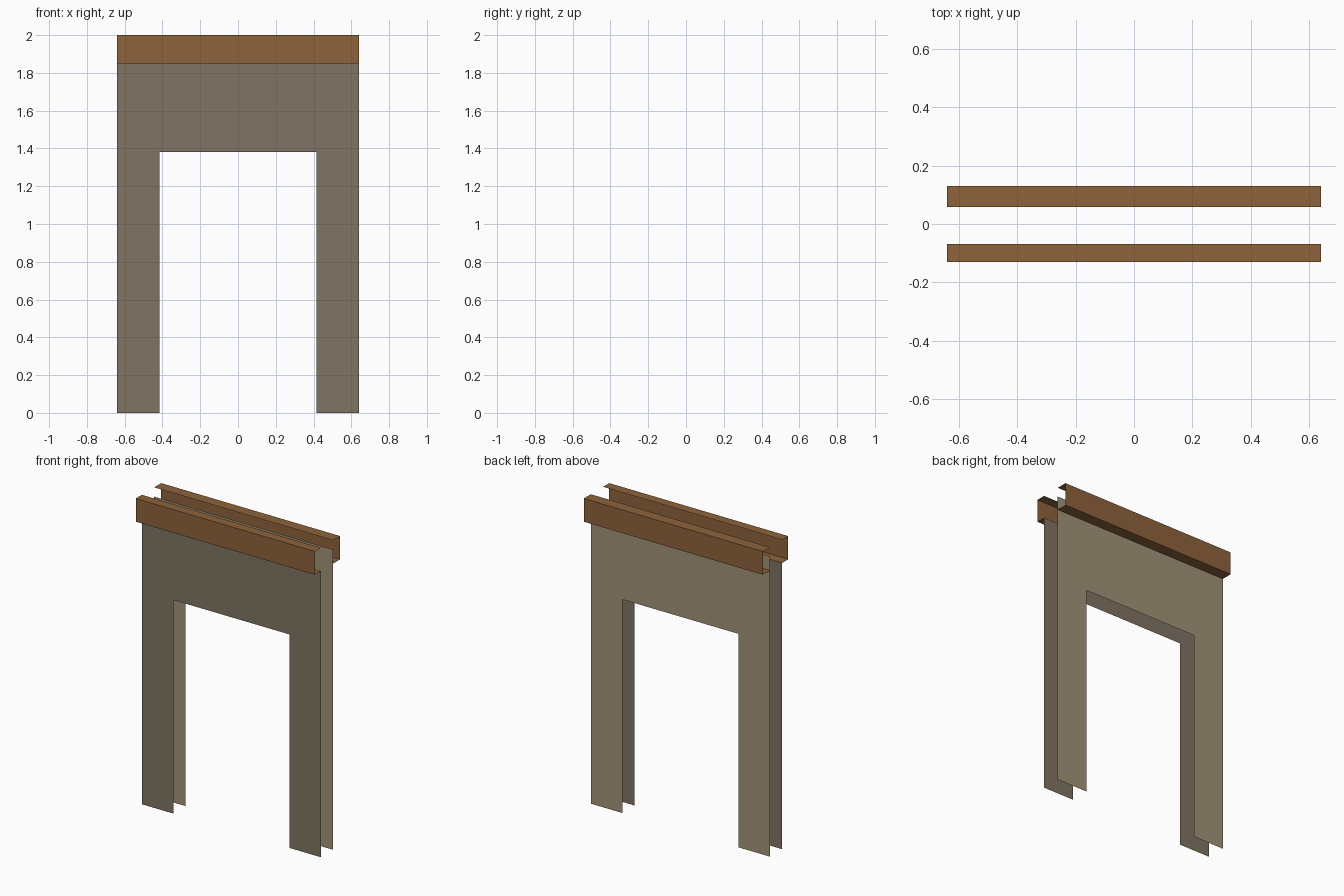
import bpy

if "Cube" in bpy.data.objects:
    bpy.data.objects.remove(bpy.data.objects["Cube"])


def linear(c):
    c /= 255
    return c / 12.92 if c <= 0.04045 else ((c + 0.055) / 1.055) ** 2.4


def material(name, rgb):
    m = bpy.data.materials.new(name)
    m.diffuse_color = [linear(c) for c in rgb] + [1]
    m.use_nodes = True
    m.node_tree.nodes["Principled BSDF"].inputs["Base Color"].default_value = m.diffuse_color
    return m


wood = material("brown wood", (141, 99, 59))
dark_plaster = material("dark plaster", (128, 116, 99))
light_plaster = material("light plaster", (162, 147, 120))

HALF_W, DOOR_W, DOOR_H = 0.64, 0.415, 1.38
BEAM_LOW, BEAM_TOP = 1.85, 2.0


def make(name, verts, faces, mat):
    me = bpy.data.meshes.new(name)
    me.from_pydata(verts, [], faces)
    me.materials.append(mat)
    ob = bpy.data.objects.new(name, me)
    bpy.context.collection.objects.link(ob)


def wall(name, y, top, side, mat):
    """Thin sheet with a doorway; side is the outward y direction."""
    outline = [(-HALF_W, 0), (-DOOR_W, 0), (-DOOR_W, DOOR_H), (DOOR_W, DOOR_H),
               (DOOR_W, 0), (HALF_W, 0), (HALF_W, top), (-HALF_W, top)]
    loop = list(range(8))
    make(name, [(x, y, z) for x, z in outline],
         [loop if side < 0 else loop[::-1]], mat)


def beam(name, y_in, y_out, mat):
    """Open channel: top flange, outer face, bottom flange."""
    profile = [(y_in, BEAM_TOP), (y_out, BEAM_TOP), (y_out, BEAM_LOW), (y_in, BEAM_LOW)]
    verts = [(x, y, z) for y, z in profile for x in (-HALF_W, HALF_W)]
    faces = [(2 * i, 2 * i + 2, 2 * i + 3, 2 * i + 1) for i in range(3)]
    if y_out > 0:
        faces = [f[::-1] for f in faces]
    make(name, verts, faces, mat)


# Wall sheets on both sides of the doorway
wall("front_wall", -0.068, BEAM_LOW, -1, dark_plaster)
wall("back_wall", 0.058, 1.94, 1, light_plaster)

# Lintel trim along the top of each wall
beam("front_beam", -0.068, -0.13, wood)
beam("back_beam", 0.058, 0.13, wood)
